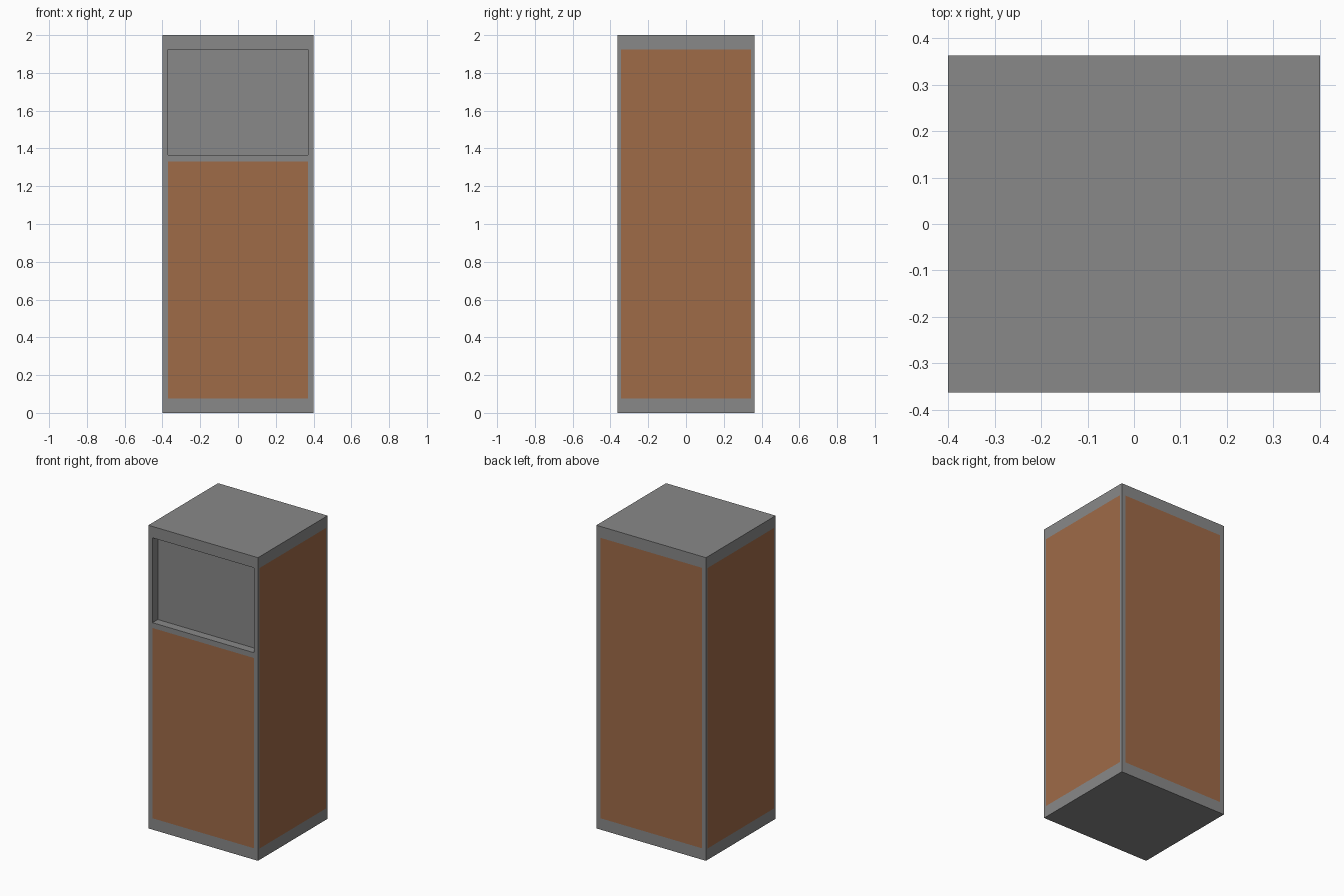
import bpy, bmesh
from mathutils import Vector

if "Cube" in bpy.data.objects:
    bpy.data.objects.remove(bpy.data.objects["Cube"])

W, D, H = 0.40, 0.363, 2.0        # half width, half depth, height
PX, PY = 0.37, 0.345              # half widths of the inset panels
Z0, Z1 = 0.075, 1.925             # panel bottom and top
REC0, REC1 = 1.33, 1.365          # front rail between panel and recess
DEPTH = 0.055                     # recess depth


def material(name, color):
    m = bpy.data.materials.new(name)
    m.diffuse_color = (*color, 1.0)
    m.use_nodes = True
    m.node_tree.nodes["Principled BSDF"].inputs["Base Color"].default_value = m.diffuse_color
    return m


grey = material("grey_metal", (0.25, 0.25, 0.25))
brown = material("brown_panel", (0.345, 0.145, 0.064))

# Cabinet body
bm = bmesh.new()
bmesh.ops.create_cube(bm, size=1)
for v in bm.verts:
    v.co = Vector((v.co.x * 2 * W, v.co.y * 2 * D, (v.co.z + 0.5) * H))


def cut(co, no):
    bmesh.ops.bisect_plane(bm, geom=bm.verts[:] + bm.edges[:] + bm.faces[:],
                           dist=1e-5, plane_co=co, plane_no=no)


# Cut panel outlines into the walls
for s in (-1, 1):
    cut((s * PX, 0, 0), (1, 0, 0))
    cut((0, s * PY, 0), (0, 1, 0))
for z in (Z0, REC0, REC1, Z1):
    cut((0, 0, z), (0, 0, 1))

# Colour panels on all four sides and find the front recess
bm.normal_update()
recess = []
for f in bm.faces:
    c, n = f.calc_center_median(), f.normal
    inside = Z0 < c.z < Z1 and abs(n.z) < 0.5
    if abs(n.x) > 0.5:
        inside = inside and abs(c.y) < PY
    else:
        inside = inside and abs(c.x) < PX
    if n.y < -0.5 and c.z > REC0:
        if inside and c.z > REC1:
            recess.append(f)
        inside = False
    f.material_index = 1 if inside else 0

# Push the recess back into the body
ext = bmesh.ops.extrude_face_region(bm, geom=recess)
verts = [g for g in ext["geom"] if isinstance(g, bmesh.types.BMVert)]
bmesh.ops.translate(bm, vec=(0, DEPTH, 0), verts=verts)
old = [f for f in recess if f.is_valid]
if old:
    bmesh.ops.delete(bm, geom=old, context='FACES')
bmesh.ops.recalc_face_normals(bm, faces=bm.faces[:])

mesh = bpy.data.meshes.new("cabinet_body")
bm.to_mesh(mesh)
bm.free()
mesh.materials.append(grey)
mesh.materials.append(brown)
bpy.context.collection.objects.link(bpy.data.objects.new("cabinet_body", mesh))
